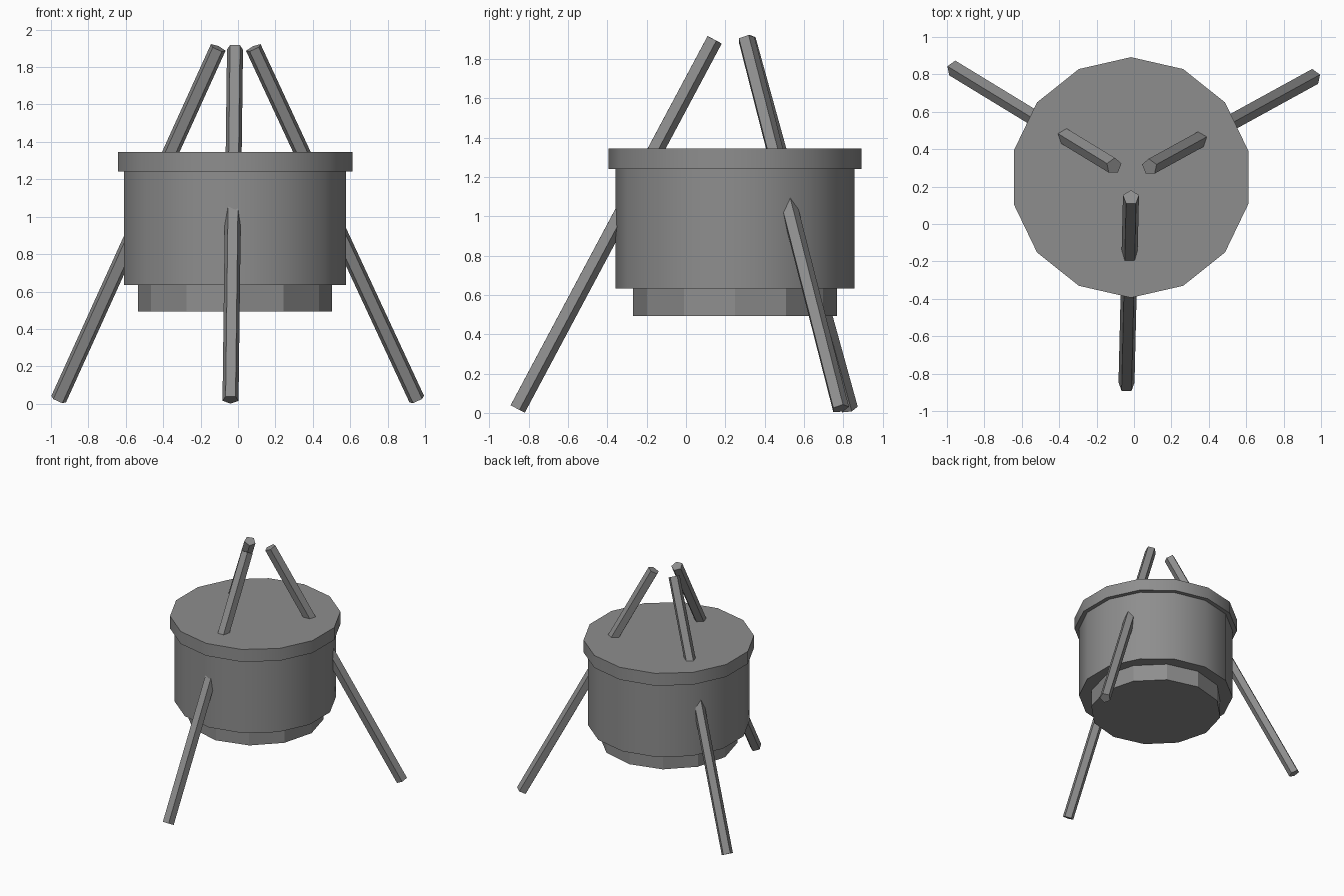
import bpy, bmesh, math
from mathutils import Matrix, Vector

if "Cube" in bpy.data.objects:
    bpy.data.objects.remove(bpy.data.objects["Cube"])

# Dark iron grey shared by every part
iron = bpy.data.materials.new("dark_iron")
iron.diffuse_color = (0.27, 0.27, 0.27, 1)
iron.use_nodes = True
iron.node_tree.nodes["Principled BSDF"].inputs["Base Color"].default_value = iron.diffuse_color


def prism(name, sides, radius, depth, matrix, smooth=False):
    """Capped n-sided cylinder; its first corner points along local +y."""
    bm = bmesh.new()
    bmesh.ops.create_cone(bm, cap_ends=True, segments=sides, radius1=radius,
                          radius2=radius, depth=depth, matrix=matrix)
    mesh = bpy.data.meshes.new(name)
    bm.to_mesh(mesh)
    bm.free()
    mesh.materials.append(iron)
    obj = bpy.data.objects.new(name, mesh)
    bpy.context.collection.objects.link(obj)
    if smooth:
        bpy.ops.object.select_all(action='DESELECT')
        obj.select_set(True)
        bpy.context.view_layer.objects.active = obj
        bpy.ops.object.shade_smooth_by_angle(angle=math.radians(28))
    return obj


def drum(name, sides, radius, z0, z1, smooth):
    """Upright cylinder of the pot between two heights."""
    return prism(name, sides, radius, z1 - z0,
                 Matrix.Translation((-0.016, 0.249, (z0 + z1) / 2)), smooth)


def pole(name, foot, tip):
    """Five-sided leaning pole with a flat face towards the front."""
    foot, tip = Vector(foot), Vector(tip)
    axis = (tip - foot).normalized()
    y = Vector((0, 1, 0))
    y = (y - axis * y.dot(axis)).normalized()
    x = y.cross(axis)
    m = Matrix((x, y, axis)).transposed().to_4x4()
    m.translation = (foot + tip) / 2
    return prism(name, 5, 0.045, (tip - foot).length, m)


# Pot: stepped base, body and overhanging lid
drum("pot_base", 12, 0.518, 0.492, 0.634, False)
drum("pot_body", 14, 0.608, 0.634, 1.242, True)
drum("pot_lid", 14, 0.643, 1.242, 1.345, True)

# Tripod poles passing through the pot
pole("front_pole", (-0.04, -0.86, 0.022), (-0.016, 0.142, 1.9))
pole("left_pole", (-0.96, 0.83, 0.022), (-0.107, 0.31, 1.902))
pole("right_pole", (0.957, 0.785, 0.022), (0.083, 0.305, 1.902))
